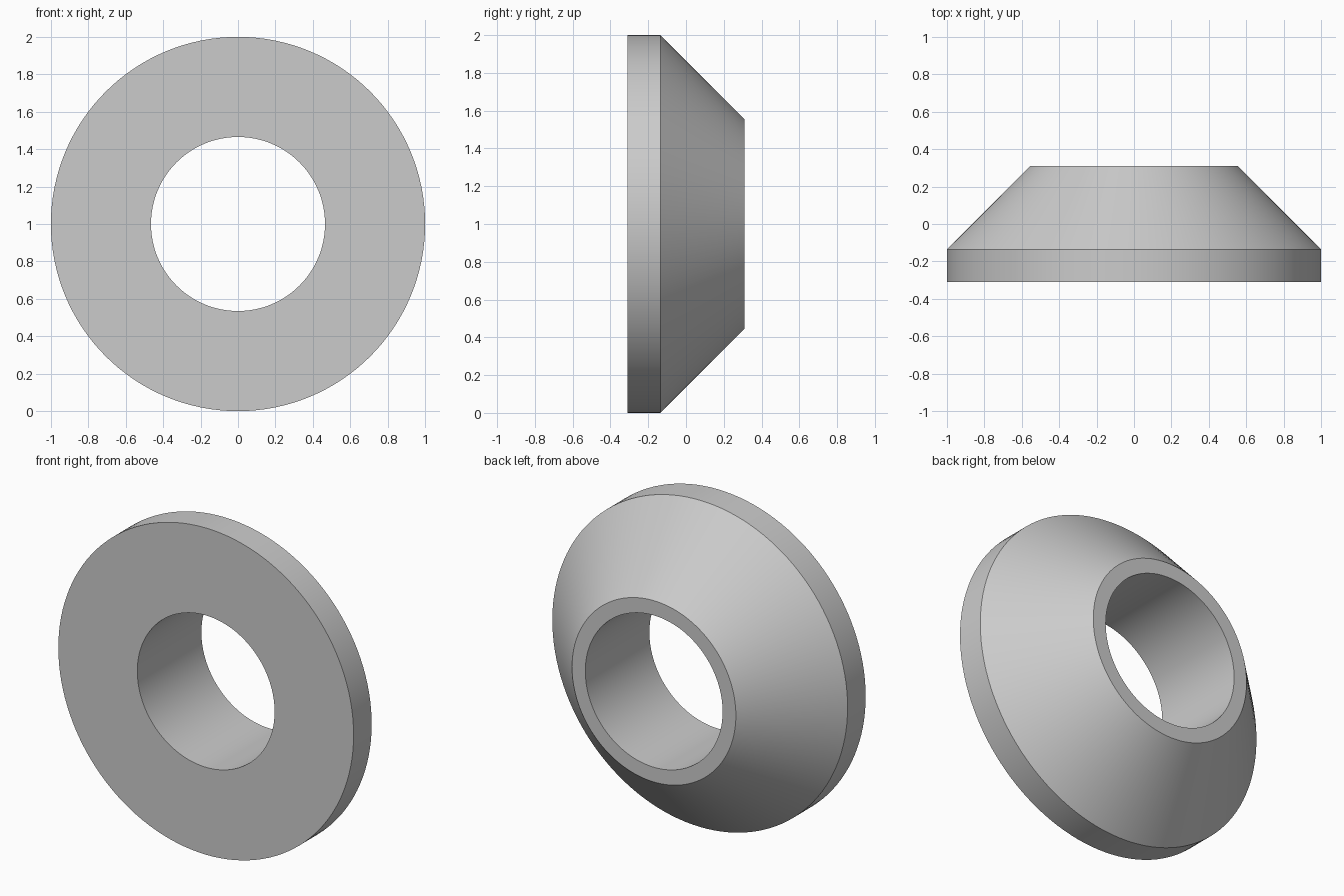
import bpy
import bmesh
from math import cos, sin, tau, radians

cube = bpy.data.objects.get("Cube")
if cube:
    bpy.data.objects.remove(cube, do_unlink=True)

SEGMENTS = 128
CENTRE_Z = 1.0

# Closed cross-section as (radius, y): flat front, straight rim, cone, back lip, bore
PROFILE = [(0.465, -0.31), (1.0, -0.31), (1.0, -0.135), (0.555, 0.31), (0.465, 0.31)]

# Plain grey
grey = bpy.data.materials.new("plain_grey")
grey.use_nodes = True
colour = (0.6, 0.6, 0.6, 1.0)
grey.diffuse_color = colour
grey.node_tree.nodes["Principled BSDF"].inputs["Base Color"].default_value = colour

# Revolve the cross-section around the y axis
bm = bmesh.new()
rings = []
for i in range(SEGMENTS):
    a = tau * i / SEGMENTS
    rings.append([bm.verts.new((r * cos(a), y, CENTRE_Z + r * sin(a))) for r, y in PROFILE])
for i, ring in enumerate(rings):
    following = rings[(i + 1) % SEGMENTS]
    for j in range(len(PROFILE)):
        k = (j + 1) % len(PROFILE)
        bm.faces.new((ring[j], ring[k], following[k], following[j]))
bmesh.ops.recalc_face_normals(bm, faces=bm.faces)

mesh = bpy.data.meshes.new("tapered_collar")
bm.to_mesh(mesh)
bm.free()
mesh.materials.append(grey)

# Tapered collar with a round bore
collar = bpy.data.objects.new("tapered_collar", mesh)
bpy.context.collection.objects.link(collar)
bpy.context.view_layer.objects.active = collar
collar.select_set(True)
bpy.ops.object.shade_smooth_by_angle(angle=radians(30))
